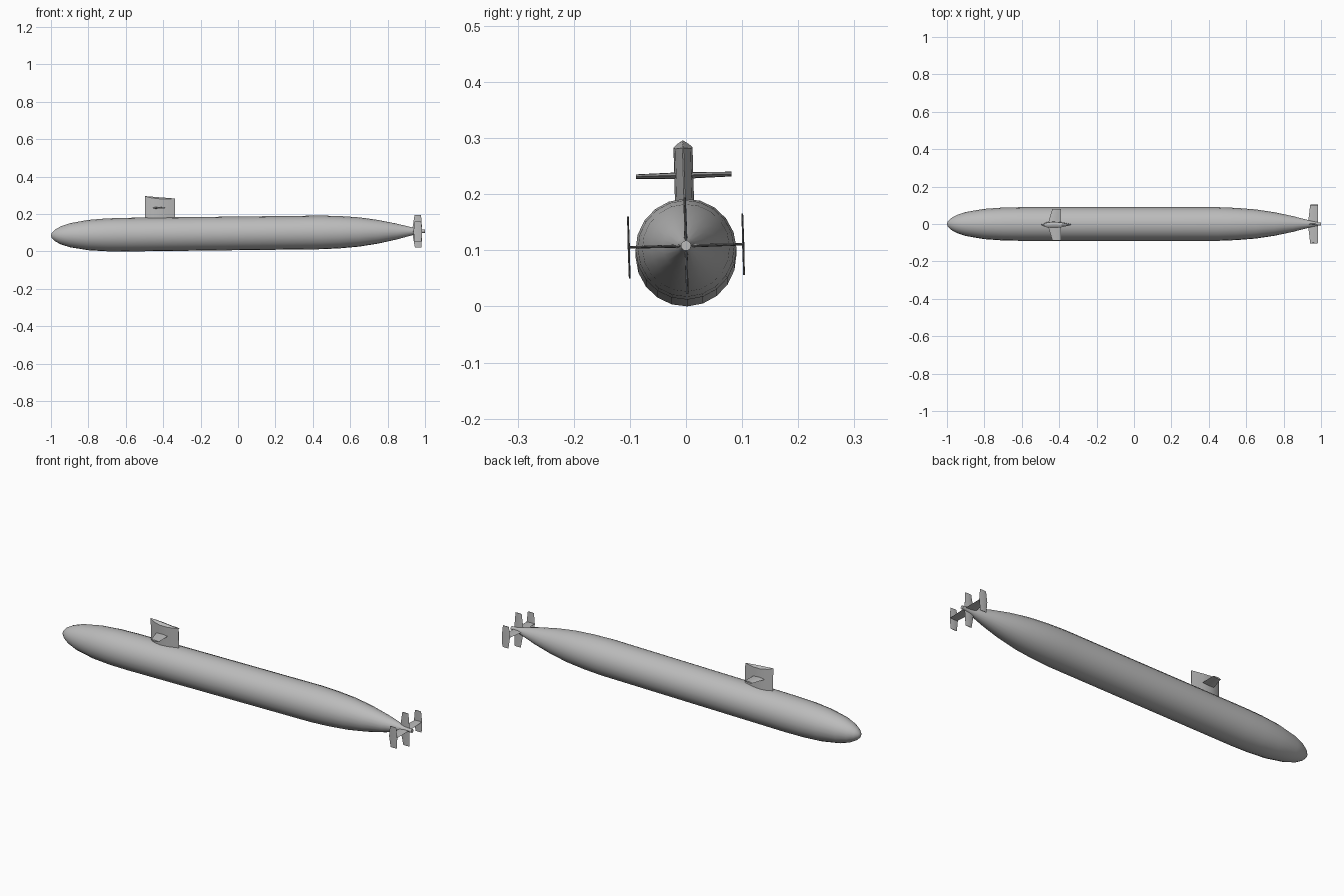
import bpy, bmesh, math
from mathutils import Matrix

cube = bpy.data.objects.get("Cube")
if cube:
    bpy.data.objects.remove(cube)

# Single hull paint
grey = bpy.data.materials.new("light grey")
grey.use_nodes = True
grey.diffuse_color = (0.5, 0.5, 0.5, 1)
grey.node_tree.nodes["Principled BSDF"].inputs["Base Color"].default_value = (0.5, 0.5, 0.5, 1)

# The boat sits with a slight bow-down trim and roll
POSE = (Matrix.Translation((0, 0, 0.097)) @ Matrix.Rotation(-0.0115, 4, 'Y')
        @ Matrix.Rotation(0.028, 4, 'X'))


def loft(name, rings, local=Matrix(), smooth=30):
    """Skin a list of equal-length rings and cap both ends."""
    bm = bmesh.new()
    loops = [[bm.verts.new(p) for p in ring] for ring in rings]
    n = len(loops[0])
    for a, b in zip(loops, loops[1:]):
        for i in range(n):
            j = (i + 1) % n
            bm.faces.new((a[i], a[j], b[j], b[i]))
    bm.faces.new(loops[0][::-1])
    bm.faces.new(loops[-1])
    bm.transform(POSE @ local)
    bmesh.ops.recalc_face_normals(bm, faces=bm.faces)
    mesh = bpy.data.meshes.new(name)
    bm.to_mesh(mesh)
    bm.free()
    mesh.materials.append(grey)
    obj = bpy.data.objects.new(name, mesh)
    bpy.context.collection.objects.link(obj)
    bpy.ops.object.select_all(action='DESELECT')
    obj.select_set(True)
    bpy.context.view_layer.objects.active = obj
    bpy.ops.object.shade_smooth_by_angle(angle=math.radians(smooth))
    return obj


def section(front, back, half, z):
    """Streamlined outline in the xy plane at height z."""
    shape = [(0, 0), (0.15, 0.65), (0.4, 1), (0.65, 0.8), (1, 0.06)]
    pts = [(front + (back - front) * t, half * w, z) for t, w in shape]
    return pts + [(x, -y, z) for x, y, z in reversed(pts[1:])]


def fin(name, root, tip, start, end, half, angle, centre=0):
    """Tapered fin growing outward from the axis at the given roll angle."""
    turn = Matrix.Translation((0, 0, centre)) @ Matrix.Rotation(math.radians(angle), 4, 'X')
    return loft(name, [section(*root, half, start), section(*tip, half * 0.7, end)], turn)


# Hull: radius along the length
profile = [(-1, 0.002), (-0.995, 0.015), (-0.98, 0.03), (-0.95, 0.047), (-0.9, 0.064),
           (-0.8, 0.081), (-0.7, 0.088), (-0.6, 0.09), (0.45, 0.09), (0.55, 0.086),
           (0.65, 0.078), (0.75, 0.063), (0.85, 0.042), (0.95, 0.016), (0.985, 0.009),
           (1, 0.009)]
SIDES = 20
loft("hull", [[(x, r * math.cos(math.tau * i / SIDES), r * math.sin(math.tau * i / SIDES))
               for i in range(SIDES)] for x, r in profile])

# Sail with a sloping, ridged roof
FRONT, BACK, HALF = -0.495, -0.335, 0.017


def roof(x):
    return 0.205 - 0.015 * (x - FRONT) / (BACK - FRONT)


base = section(FRONT, BACK, HALF, 0.07)
shoulder = [(x, y, roof(x) - 0.008 * abs(y) / HALF) for x, y, z in base]
ridge = [(x, y * 0.1, roof(x)) for x, y, z in base]
loft("sail", [base, shoulder, ridge], smooth=25)

# Diving planes on the sail
for side, angle in (("left", -90), ("right", 90)):
    fin(side + "_sail_plane", (-0.46, -0.39), (-0.435, -0.39), 0, 0.085, 0.006, angle, 0.1415)

# Rudders above and below the tail
for side, angle in (("upper", 0), ("lower", 180)):
    fin(side + "_rudder", (0.93, 0.985), (0.945, 0.98), 0, 0.086, 0.003, angle)

# Stern planes with upright end plates
for side, angle, sign in (("rear_left", -90, 1), ("rear_right", 90, -1)):
    fin(side + "_stern_plane", (0.93, 0.985), (0.942, 0.983), 0, 0.102, 0.003, angle)
    rings = [section(0.945, 0.98, 0.0015, -0.055), section(0.938, 0.985, 0.002, 0),
             section(0.945, 0.98, 0.0015, 0.055)]
    loft(side + "_end_plate", rings, Matrix.Translation((0, sign * 0.102, 0)))
